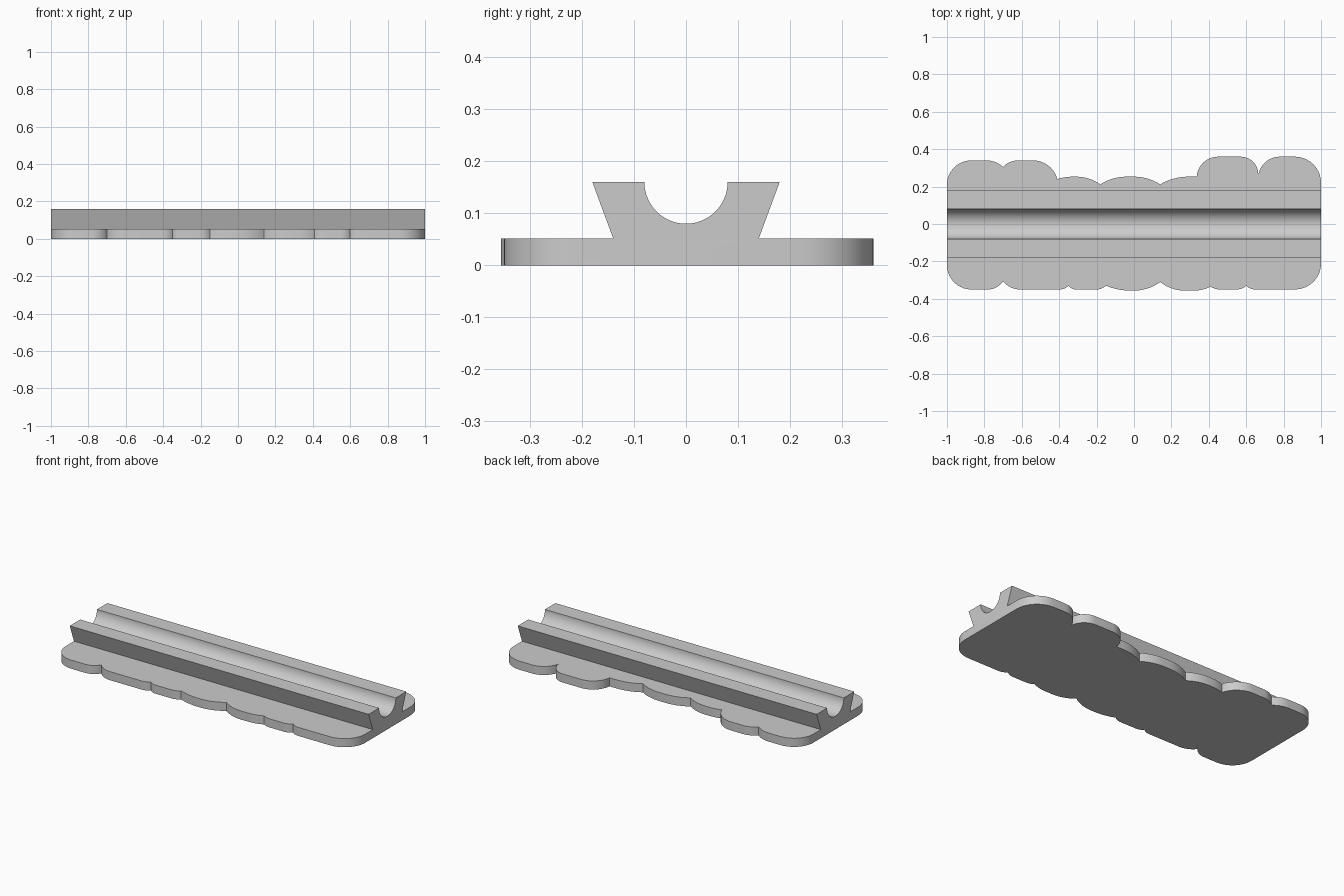
import bpy, bmesh, math

cube = bpy.data.objects.get("Cube")
if cube:
    bpy.data.objects.remove(cube, do_unlink=True)

grey = bpy.data.materials.new("light grey")
grey.use_nodes = True
colour = (0.6, 0.6, 0.6, 1)
grey.diffuse_color = colour
grey.node_tree.nodes["Principled BSDF"].inputs["Base Color"].default_value = colour

BASE, TOP = 0.052, 0.16      # plate and rail heights
FOOT, LIP, GROOVE = 0.14, 0.18, 0.08
STEPS = 10


def shoulder(x_end, y_end, x_top, y_top):
    """Circular arc from a notch up to the level crown of a lobe."""
    w, h = x_end - x_top, abs(y_top - y_end)
    h = min(h, abs(w))
    r = (w * w + h * h) / (2 * h)
    a = math.asin(min(1, abs(w) / r))
    pts = []
    for i in range(STEPS + 1):
        t = a * (1 - i / STEPS)
        pts.append((x_top + math.copysign(r * math.sin(t), w),
                    y_top - r * (1 - math.cos(t))))
    pts[0] = (x_end, y_end)
    return pts


def scallops(notches, crowns, side):
    """Chain of lobes from left to right; crowns are (x start, x end, y)."""
    pts = []
    for (xa, ya), (xb, yb), (c0, c1, top) in zip(notches, notches[1:], crowns):
        pts += shoulder(xa, ya, c0, top) if c0 > xa else [(xa, ya)]
        pts += shoulder(xb, yb, c1, top)[::-1] if c1 < xb else [(xb, yb)]
    clean = [pts[0]]
    for p in pts[1:]:
        if math.dist(p, clean[-1]) > 1e-4:
            clean.append(p)
    return [(x, side * y) for x, y in clean]


back = scallops(
    [(-1, .22), (-.7, .305), (-.41, .24), (-.18, .212), (.14, .212),
     (.335, .253), (.665, .265), (1, .22)],
    [(-.87, -.79, .34), (-.62, -.54, .34), (-.33, -.31, .253), (-.04, 0, .253),
     (.29, .335, .253), (.45, .57, .36), (.78, .86, .36)], 1)
front = scallops(
    [(-1, .22), (-.7, .305), (-.35, .33), (-.15, .33), (.14, .31),
     (.41, .335), (.6, .33), (1, .22)],
    [(-.87, -.78, .35), (-.61, -.4, .35), (-.31, -.2, .35), (-.02, 0, .356),
     (.27, .32, .356), (.46, .55, .35), (.65, .86, .35)], -1)

# Dovetail rail section with a round channel along its top
rail = [(-FOOT, BASE), (-LIP, TOP)]
rail += [(-GROOVE * math.cos(math.pi * i / 32), TOP - GROOVE * math.sin(math.pi * i / 32))
         for i in range(33)]
rail += [(LIP, TOP), (FOOT, BASE)]

bm = bmesh.new()


def row(points, z):
    return [bm.verts.new((x, y, z)) for x, y in points]


def strip(a, b):
    for i in range(len(a) - 1):
        bm.faces.new((a[i], a[i + 1], b[i + 1], b[i]))


# Scalloped plate walls and underside
f0, f1 = row(front, 0), row(front, BASE)
b0, b1 = row(back, 0), row(back, BASE)
strip(f0, f1)
strip(b1, b0)
bm.faces.new(f0[::-1] + b0)

# Rail surface swept along the length
left = [bm.verts.new((-1, y, z)) for y, z in rail]
right = [bm.verts.new((1, y, z)) for y, z in rail]
strip(left, right)

# Plate decks on both sides of the rail
bm.faces.new(f1 + [right[0], left[0]])
bm.faces.new([left[-1], right[-1]] + b1[::-1])

# Flat ends
bm.faces.new([f0[0], f1[0]] + left + [b1[0], b0[0]])
bm.faces.new([b0[-1], b1[-1]] + right[::-1] + [f1[-1], f0[-1]])
bmesh.ops.recalc_face_normals(bm, faces=bm.faces)

mesh = bpy.data.meshes.new("scalloped_rail_plate")
bm.to_mesh(mesh)
bm.free()
mesh.materials.append(grey)
plate = bpy.data.objects.new("scalloped_rail_plate", mesh)
bpy.context.collection.objects.link(plate)
bpy.context.view_layer.objects.active = plate
plate.select_set(True)
bpy.ops.object.shade_smooth_by_angle(angle=math.radians(25))
